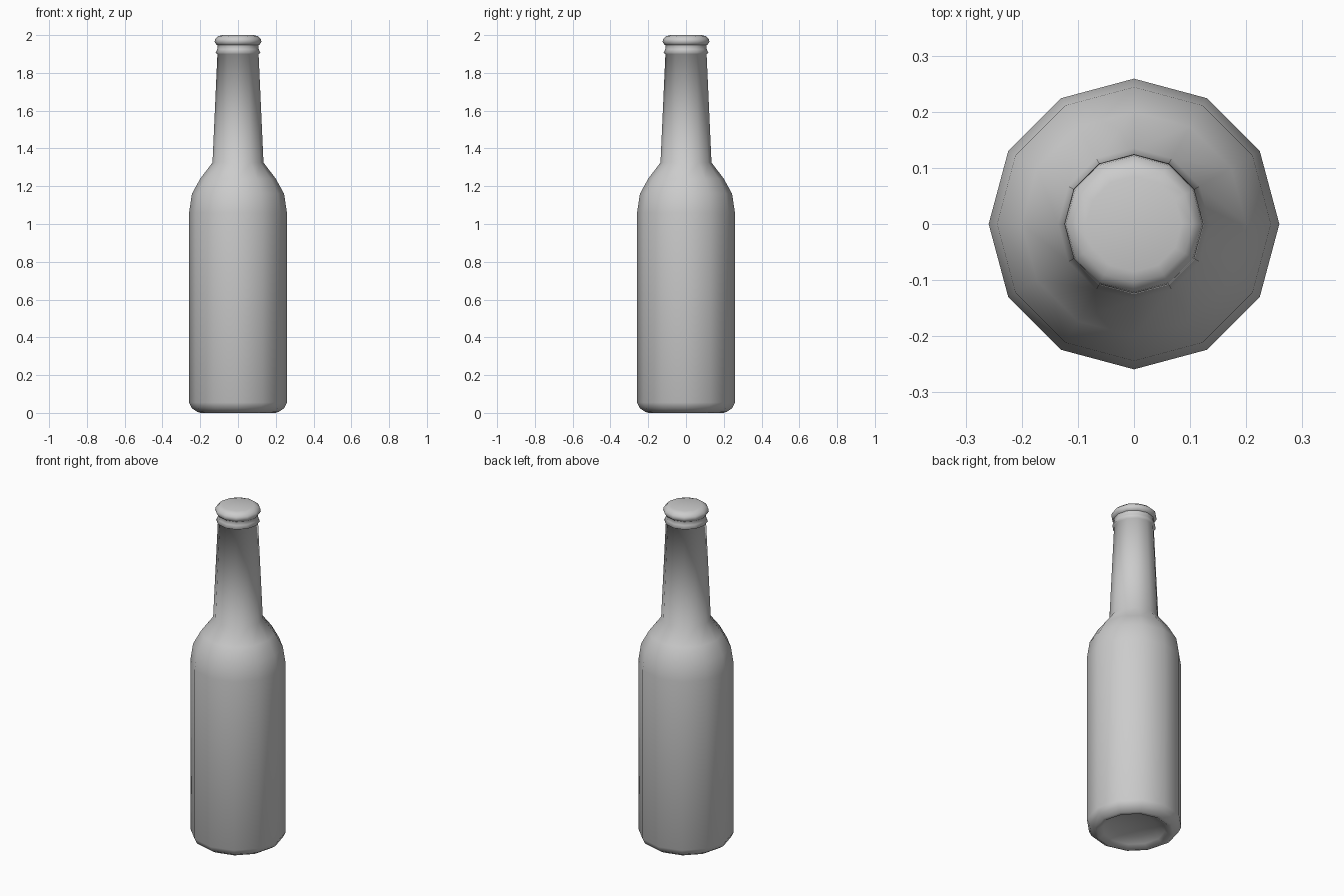
import bpy, bmesh, math

cube = bpy.data.objects.get("Cube")
if cube:
    bpy.data.objects.remove(cube, do_unlink=True)

SIDES = 12

grey = bpy.data.materials.new("plain_grey")
grey.use_nodes = True
colour = (0.6, 0.6, 0.6, 1)
grey.diffuse_color = colour
grey.node_tree.nodes["Principled BSDF"].inputs["Base Color"].default_value = colour


def lathe(name, profile):
    """Spin a (radius, height) profile around z; radius 0 becomes a pole."""
    bm = bmesh.new()
    rings = []
    for r, z in profile:
        if r == 0:
            rings.append([bm.verts.new((0, 0, z))] * SIDES)
        else:
            rings.append([bm.verts.new((r * math.cos(a), r * math.sin(a), z))
                          for a in (math.tau * i / SIDES for i in range(SIDES))])
    for low, high in zip(rings, rings[1:]):
        for i in range(SIDES):
            j = (i + 1) % SIDES
            corners = dict.fromkeys((low[i], low[j], high[j], high[i]))
            bm.faces.new(list(corners))
    bmesh.ops.recalc_face_normals(bm, faces=bm.faces)
    mesh = bpy.data.meshes.new(name)
    bm.to_mesh(mesh)
    bm.free()
    mesh.materials.append(grey)
    mesh.shade_smooth()
    obj = bpy.data.objects.new(name, mesh)
    bpy.context.collection.objects.link(obj)
    return obj


# Bottle: hollowed base, straight body, shoulder, tapering neck and collar
lathe("bottle", [
    (0, 0.05), (0.12, 0.04), (0.17, 0.02), (0.2, 0), (0.215, 0.005),
    (0.245, 0.025), (0.259, 0.055), (0.259, 1.06), (0.244, 1.16),
    (0.2, 1.24), (0.135, 1.325), (0.109, 1.9), (0.119, 1.905),
    (0.11, 1.925), (0.108, 1.94), (0.112, 1.955)])

# Cap: flared rim with a softly rounded top
lathe("cap", [
    (0, 1.945), (0.105, 1.945), (0.115, 1.95), (0.124, 1.965),
    (0.121, 1.98), (0.105, 1.994), (0.085, 2), (0, 2)])
